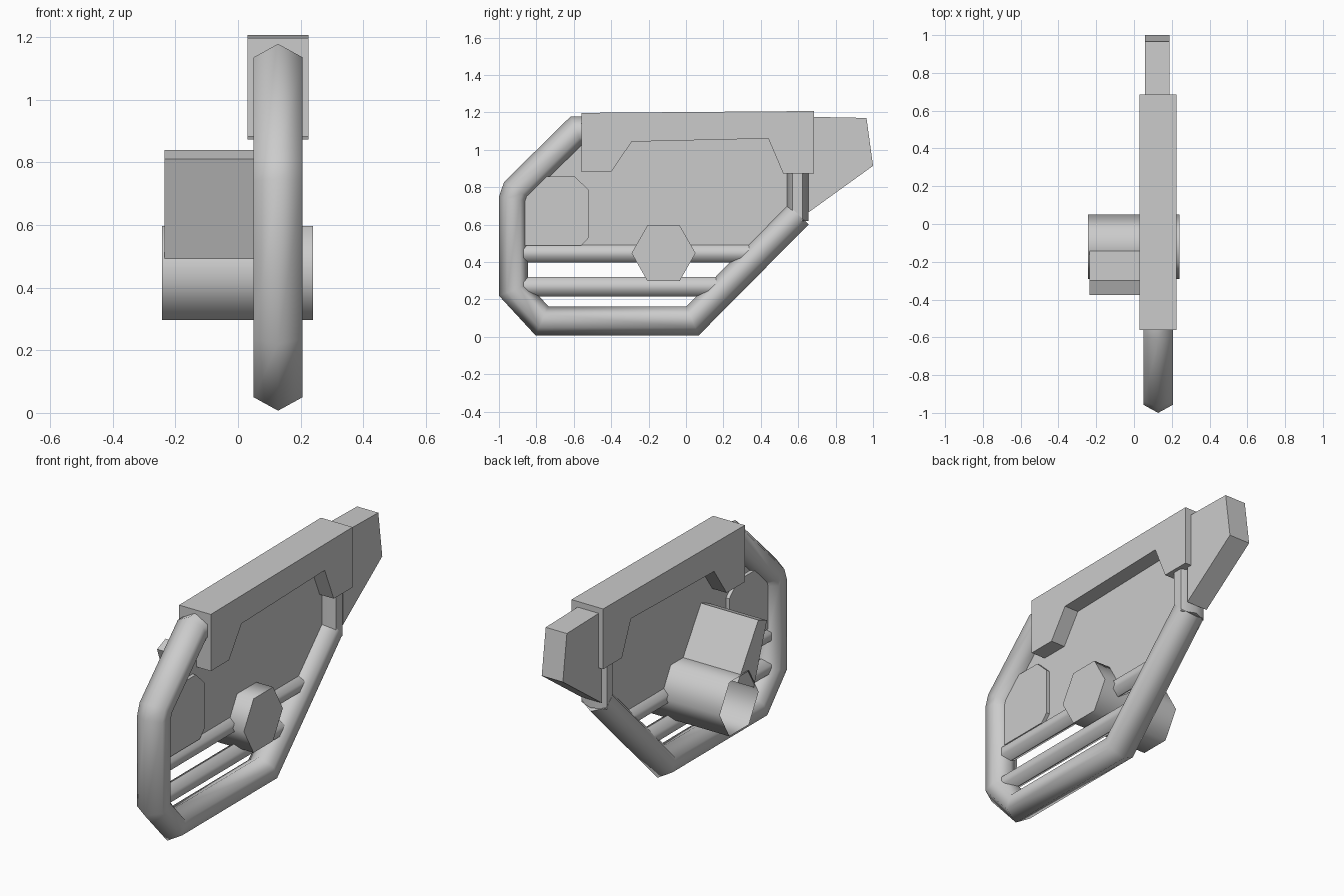
import bpy, bmesh, math
from mathutils import Vector

if "Cube" in bpy.data.objects:
    bpy.data.objects.remove(bpy.data.objects["Cube"])

CX = 0.128  # centre plane of the door


def finish(name, bm, smooth=None):
    bmesh.ops.recalc_face_normals(bm, faces=bm.faces)
    me = bpy.data.meshes.new(name)
    bm.to_mesh(me)
    bm.free()
    ob = bpy.data.objects.new(name, me)
    bpy.context.collection.objects.link(ob)
    if smooth:
        bpy.ops.object.select_all(action='DESELECT')
        ob.select_set(True)
        bpy.context.view_layer.objects.active = ob
        bpy.ops.object.shade_smooth_by_angle(angle=math.radians(smooth))
    return ob


def prism(name, pts, x0, x1, smooth=None, back=True):
    """Extrude a (y, z) outline from x0 to x1; back=False leaves x0 open."""
    bm = bmesh.new()
    a = [bm.verts.new((x0, y, z)) for y, z in pts]
    b = [bm.verts.new((x1, y, z)) for y, z in pts]
    n = len(pts)
    for i in range(n):
        j = (i + 1) % n
        bm.faces.new((a[i], a[j], b[j], b[i]))
    bm.faces.new(b)
    if back:
        bm.faces.new(a)
    return finish(name, bm, smooth)


def tube(name, path, r, rx):
    """Six-sided mitred tube along a (y, z) path in the door plane."""
    bm = bmesh.new()
    P = [Vector(p) for p in path]
    section = [(0, r), (rx, r * .45), (rx, -r * .45), (0, -r), (-rx, -r * .45), (-rx, r * .45)]
    rings = []
    for i, p in enumerate(P):
        d0 = (p - P[i - 1]).normalized() if i else (P[1] - p).normalized()
        d1 = (P[i + 1] - p).normalized() if i < len(P) - 1 else d0
        n0, n1 = Vector((-d0.y, d0.x)), Vector((-d1.y, d1.x))
        m = (n0 + n1).normalized()
        m /= m.dot(n0)
        rings.append([bm.verts.new((CX + sx, p.x + m.x * s, p.y + m.y * s)) for sx, s in section])
    for a, b in zip(rings, rings[1:]):
        for i in range(6):
            j = (i + 1) % 6
            bm.faces.new((a[i], a[j], b[j], b[i]))
    bm.faces.new(rings[0])
    bm.faces.new(rings[-1])
    return finish(name, bm, 62)


# Tubular frame
tube("frame_tube", [(-.48, 1.1), (-.585, 1.1), (-.905, .785), (-.922, .735), (-.922, .25),
                    (-.77, .085), (.035, .085), (.6, .655)], .078, .078)
tube("frame_upright", [(.596, .62), (.596, 1.0)], .06, .077)

# Cross rods
tube("upper_rod", [(-.9, .446), (.41, .446)], .05, .045)
tube("lower_rod", [(-.9, .268), (.23, .268)], .052, .045)

# Thin panel filling the upper opening
prism("door_panel", [(-.90, .446), (.40, .446), (.6, .66), (.6, 1.12), (-.57, 1.12), (-.90, .78)],
      CX - .01, CX + .01)

# Top rail with two legs
prism("top_rail", [(-.56, 1.197), (.685, 1.207), (.685, .872), (.52, .872), (.44, 1.06),
                   (-.29, 1.043), (-.40, .882), (-.56, .882)], .03, .225)

# Rear fin
prism("rear_fin", [(.655, 1.176), (.965, 1.17), (1.0, .914), (.655, .665)], .057, .187)

# Chamfered side patch
prism("side_patch", [(-.88, .487), (-.56, .487), (-.52, .53), (-.52, .785), (-.595, .857), (-.88, .857)],
      CX - .03, CX + .03)

# Hexagonal hub through the panel, hollow on the inner side
hexagon = [(-.12 + .171 * math.cos(k * math.pi / 3), .447 + .173 * math.sin(k * math.pi / 3))
           for k in range(6)]
prism("hex_hub", hexagon, -.243, .24, back=False, smooth=62)

# Slanted handle behind the panel
prism("inner_handle", [(-.375, .81), (-.30, .84), (-.12, .56), (-.26, .48)], -.235, CX)
